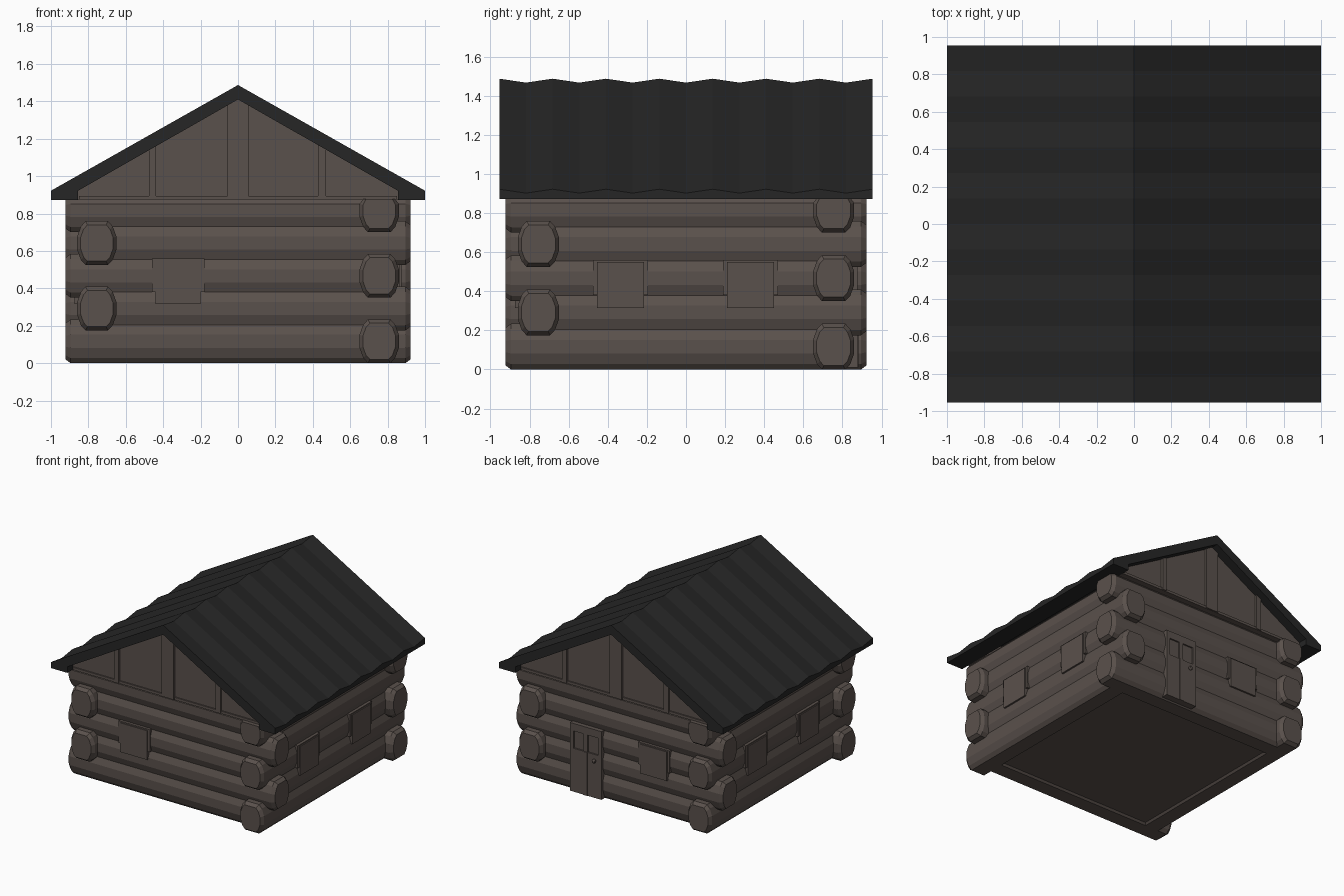
import bpy, bmesh, math
from mathutils import Matrix

if "Cube" in bpy.data.objects:
    bpy.data.objects.remove(bpy.data.objects["Cube"])

def material(name, rgb):
    m = bpy.data.materials.new(name)
    m.diffuse_color = (*rgb, 1)
    m.use_nodes = True
    m.node_tree.nodes["Principled BSDF"].inputs["Base Color"].default_value = m.diffuse_color
    return m

WOOD = material("brown wood", (0.102, 0.082, 0.072))
DARK = material("charcoal roofing", (0.019, 0.019, 0.019))

def finish(bm, name, mat, turn=0):
    """Turn by quarter turns about z and make an object."""
    bmesh.ops.recalc_face_normals(bm, faces=bm.faces)
    bm.transform(Matrix.Rotation(turn * math.pi / 2, 4, 'Z'))
    me = bpy.data.meshes.new(name)
    bm.to_mesh(me)
    bm.free()
    me.materials.append(mat)
    ob = bpy.data.objects.new(name, me)
    bpy.context.collection.objects.link(ob)
    return ob

def loft(name, rings, mat, turn=0):
    """Skin closed rings of points and cap both ends."""
    bm = bmesh.new()
    vs = [[bm.verts.new(p) for p in r] for r in rings]
    n = len(rings[0])
    for a, b in zip(vs, vs[1:]):
        for i in range(n):
            j = (i + 1) % n
            bm.faces.new((a[i], a[j], b[j], b[i]))
    bm.faces.new(vs[0])
    bm.faces.new(vs[-1])
    return finish(bm, name, mat, turn)

def prism(name, poly, y0, y1, turn=0, mat=WOOD):
    return loft(name, [[(x, y, z) for x, z in poly] for y in (y0, y1)], mat, turn)

def plate(name, x0, x1, z0, z1, y0, y1, turn=0, mat=WOOD):
    return prism(name, [(x0, z0), (x1, z0), (x1, z1), (x0, z1)], y0, y1, turn, mat)

# Logs: rounded section, interlocking as a pinwheel at the corners
quarter = [(0.105, 0.035), (0.085, 0.09), (0.06, 0.117)]
SECTION = (quarter + [(-a, b) for a, b in reversed(quarter)]
           + [(-a, -b) for a, b in quarter] + [(a, -b) for a, b in reversed(quarter)])
WALL = 0.755
EAVE = 0.877

def log(name, layer, turn):
    zc = 0.117 + 0.175 * layer
    side = -1 if layer % 2 == 0 else 1
    rings = []
    for x, s in ((-0.7, 1), (0.895, 1), (0.922, 0.83)):
        rings.append([(side * x, -WALL + a * s, min(zc + b * s, EAVE)) for a, b in SECTION])
    loft(name, rings, WOOD, turn)

for turn, wall in enumerate(("front", "right", "back", "left")):
    for layer in range(5):
        log(f"{wall}_log_{layer + 1}", layer, turn)

# Windows: a wide trim behind a raised pane
def window(name, xc, turn):
    plate(name + "_trim", xc - 0.14, xc + 0.14, 0.38, 0.56, -0.866, -0.72, turn)
    plate(name + "_pane", xc - 0.12, xc + 0.12, 0.315, 0.55, -0.874, -0.72, turn)

window("front_window", -0.32, 0)
window("back_window", 0.32, 2)
for turn, wall in ((1, "right"), (3, "left")):
    window(wall + "_window_a", -0.335, turn)
    window(wall + "_window_b", 0.33, turn)

# Back door: slab, frame bars around two small panes, centre bar and knob
plate("door_slab", -0.42, -0.14, 0.01, 0.56, -0.866, -0.72, 2)
bars = [(-0.42, -0.39, 0.01, 0.56), (-0.17, -0.14, 0.01, 0.56),
        (-0.39, -0.17, 0.50, 0.56), (-0.39, -0.17, 0.01, 0.36),
        (-0.30, -0.265, 0.36, 0.50)]
for i, (a, b, c, d) in enumerate(bars):
    plate(f"door_bar_{i + 1}", a, b, c, d, -0.878, -0.80, 2)
plate("door_middle_batten", -0.30, -0.265, 0.01, 0.36, -0.883, -0.86, 2)
bm = bmesh.new()
bmesh.ops.create_uvsphere(bm, u_segments=8, v_segments=6, radius=0.016,
                          matrix=Matrix.Translation((-0.2, -0.888, 0.31)))
finish(bm, "door_knob", WOOD, 2)

# Gables: recessed triangle with upright battens and a bottom rail
for turn, end in ((0, "front"), (2, "back")):
    prism(end + "_gable", [(-0.86, EAVE - 0.003), (0.86, EAVE - 0.003), (0.86, 0.925),
                           (0, 1.42), (-0.86, 0.925)], -0.88, -0.70, turn)
    plate(end + "_gable_rail", -0.85, 0.85, EAVE - 0.003, 0.895, -0.89, -0.87, turn)
    for i, (x, w) in enumerate(((-0.457, 0.019), (0, 0.055), (0.45, 0.021))):
        top = 1.425 - 0.577 * abs(x) - (0.01 if x == 0 else 0)
        plate(f"{end}_gable_batten_{i + 1}", x - w, x + w, EAVE, top, -0.898, -0.87, turn)

# Roof: chevron section swept back, its upper side rippled
rings = []
for i in range(15):
    y = -0.955 + 1.91 * i / 14
    d = 0.02 * (i % 2)
    rings.append([(x, y, z) for x, z in (
        (-1, 0.922 - d), (0, 1.487 - d), (1, 0.922 - d), (1, 0.873), (0.855, 0.873),
        (0.855, 0.922), (0, 1.41), (-0.855, 0.922), (-0.855, 0.873), (-1, 0.873))])
loft("roof", rings, DARK)

# Floor, slightly raised inside the bottom logs
plate("floor", -0.72, 0.72, 0.015, 0.06, -0.72, 0.72)
